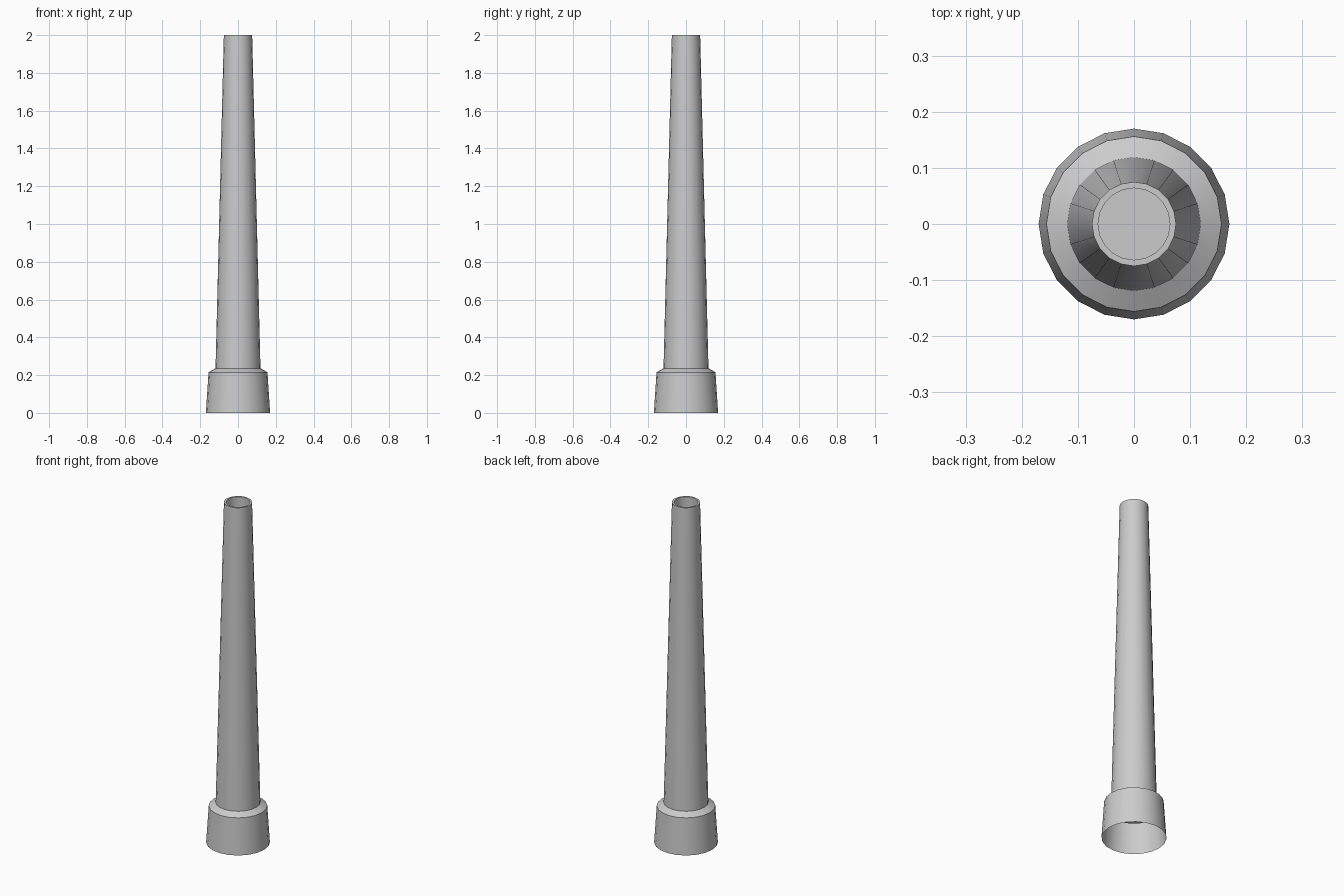
import bpy, bmesh, math

if "Cube" in bpy.data.objects:
    bpy.data.objects.remove(bpy.data.objects["Cube"])

SIDES = 20


def lathe(name, profile, cap_end=False, cap_start=False):
    """Revolve (radius, height) points around z."""
    bm = bmesh.new()
    rings = []
    for r, z in profile:
        rings.append([bm.verts.new((r * math.cos(2 * math.pi * i / SIDES),
                                    r * math.sin(2 * math.pi * i / SIDES), z))
                      for i in range(SIDES)])
    for a, b in zip(rings, rings[1:]):
        for i in range(SIDES):
            j = (i + 1) % SIDES
            bm.faces.new((a[i], a[j], b[j], b[i]))
    if cap_start:
        bm.faces.new(rings[0][::-1])
    if cap_end:
        bm.faces.new(rings[-1])
    mesh = bpy.data.meshes.new(name)
    bm.to_mesh(mesh)
    bm.free()
    ob = bpy.data.objects.new(name, mesh)
    bpy.context.collection.objects.link(ob)
    bpy.ops.object.select_all(action='DESELECT')
    ob.select_set(True)
    bpy.context.view_layer.objects.active = ob
    bpy.ops.object.shade_smooth_by_angle(angle=math.radians(30))
    return ob


# Base collar: open underneath, with a sloping shoulder
lathe("base_collar", [(0.17, 0), (0.156, 0.215), (0.119, 0.236)])

# Tapered tube: closed inside the collar, recessed at the top
lathe("tapered_tube",
      [(0.121, 0.155), (0.119, 0.236), (0.075, 2.0), (0.064, 2.0), (0.064, 1.85)],
      cap_start=True, cap_end=True)
